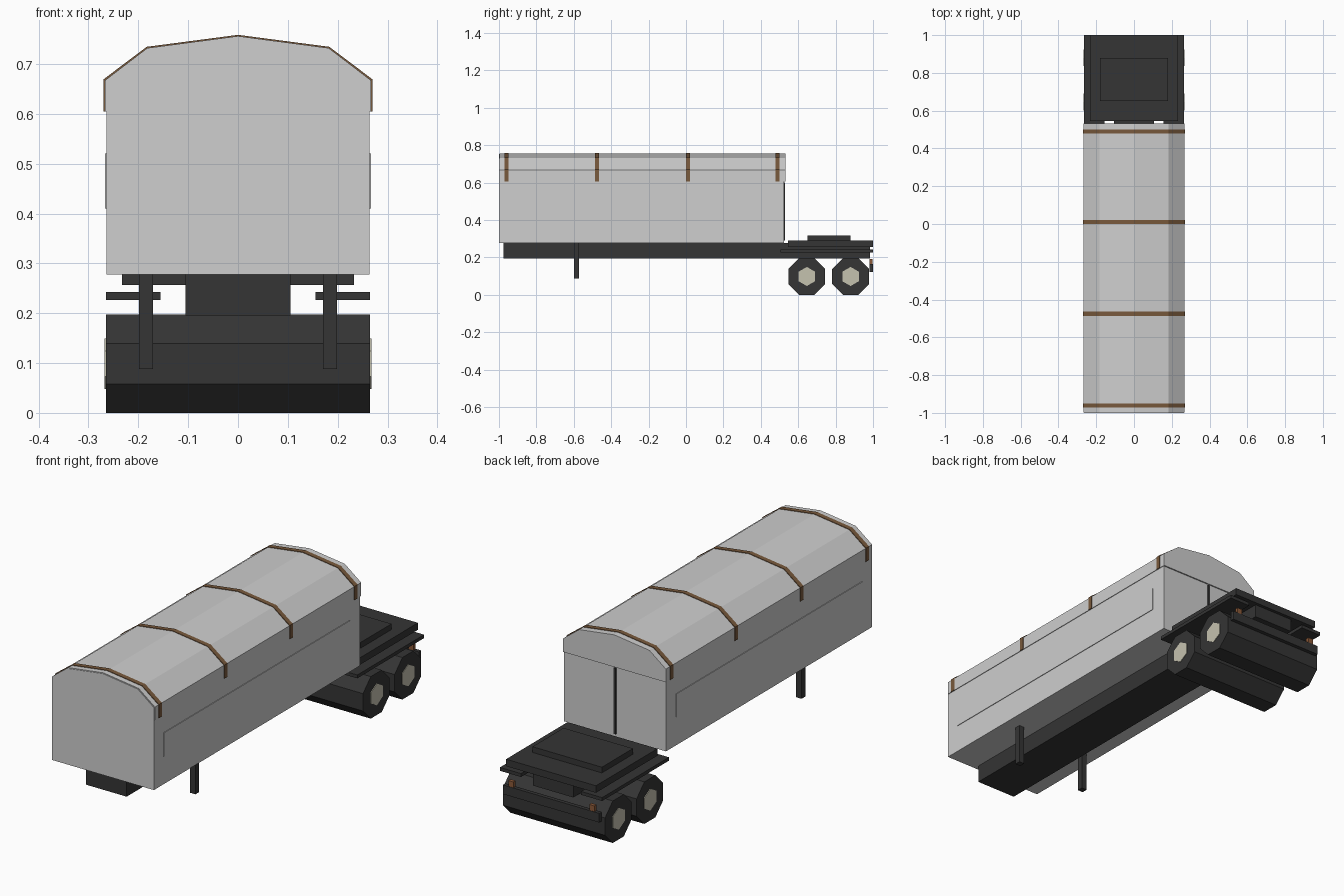
import bpy, bmesh, math
from mathutils import Vector

if "Cube" in bpy.data.objects:
    bpy.data.objects.remove(bpy.data.objects["Cube"])


def material(name, rgb):
    m = bpy.data.materials.new(name)
    m.diffuse_color = (*rgb, 1)
    m.use_nodes = True
    m.node_tree.nodes["Principled BSDF"].inputs["Base Color"].default_value = m.diffuse_color
    return m


GREY = material("light grey", (0.62, 0.62, 0.62))
DARK = material("charcoal", (0.035, 0.035, 0.035))
BROWN = material("strap brown", (0.19, 0.10, 0.045))
PALE = material("hub cream", (0.56, 0.54, 0.43))
AMBER = material("lamp amber", (0.26, 0.10, 0.04))


def prism(name, pts, axis, a, b, mat):
    """Extrude a 2D outline along x (pts = y,z) or y (pts = x,z)."""
    bm = bmesh.new()
    place = (lambda p: (a, p[0], p[1])) if axis == 'x' else (lambda p: (p[0], a, p[1]))
    face = bm.faces.new([bm.verts.new(place(p)) for p in pts])
    res = bmesh.ops.extrude_face_region(bm, geom=[face])
    move = Vector((b - a, 0, 0)) if axis == 'x' else Vector((0, b - a, 0))
    verts = [g for g in res['geom'] if isinstance(g, bmesh.types.BMVert)]
    bmesh.ops.translate(bm, verts=verts, vec=move)
    bmesh.ops.recalc_face_normals(bm, faces=bm.faces)
    mesh = bpy.data.meshes.new(name)
    bm.to_mesh(mesh)
    bm.free()
    mesh.materials.append(mat)
    ob = bpy.data.objects.new(name, mesh)
    bpy.context.collection.objects.link(ob)
    return ob


def box(name, x0, x1, y0, y1, z0, z1, mat):
    return prism(name, [(x0, z0), (x1, z0), (x1, z1), (x0, z1)], 'y', y0, y1, mat)


def pair(name, x0, x1, *rest):
    box(name + "_right", x0, x1, *rest)
    box(name + "_left", -x1, -x0, *rest)


def roof(grow, bottom):
    """Arched outline from lower right over the ridge to lower left."""
    half = [(0.267 + grow, bottom), (0.267 + grow, 0.667 + grow), (0.182 + grow / 2, 0.732 + grow)]
    return half + [(0, 0.756 + grow)] + [(-x, z) for x, z in reversed(half)]


def ngon(n, r, y, z, start):
    return [(y + r * math.cos(start + i * math.tau / n),
             z + r * math.sin(start + i * math.tau / n)) for i in range(n)]


# Cargo body with arched front wall, and the tarp over it
prism("cargo_body", roof(-0.003, 0.278), 'y', -1.0, 0.525, GREY)
prism("tarp_cover", roof(0, 0.605), 'y', -0.997, 0.531, GREY)

# Straps over the tarp
for i, y in enumerate((-0.96, -0.475, 0.01, 0.49)):
    outline = roof(0.0025, 0.605) + list(reversed(roof(-0.001, 0.605)))
    prism(f"tarp_strap_{i + 1}", outline, 'y', y - 0.011, y + 0.011, BROWN)

# Raised side panels and rear door seam
pair("side_panel", 0.262, 0.267, -0.93, 0.45, 0.41, 0.52, GREY)
box("door_seam", -0.006, 0.006, 0.52, 0.529, 0.29, 0.60, DARK)

# Chassis and landing legs
box("chassis_beam", -0.105, 0.105, -0.975, 0.985, 0.195, 0.2785, DARK)
pair("landing_leg", 0.171, 0.199, -0.60, -0.572, 0.088, 0.279, DARK)

# Rear deck and mudguard plates
box("rear_deck", -0.233, 0.233, 0.545, 1.0, 0.257, 0.29, DARK)
box("deck_riser", -0.18, 0.18, 0.65, 0.88, 0.289, 0.317, DARK)
pair("mudguard", 0.156, 0.265, 0.505, 1.0, 0.227, 0.243, DARK)

# Rear bumper with lamps
box("rear_bumper", -0.25, 0.25, 0.982, 1.0, 0.122, 0.165, DARK)
pair("rear_lamp", 0.197, 0.223, 0.982, 0.998, 0.164, 0.192, AMBER)

# Full-width eight-sided wheels with six-sided hubs
for label, y in (("front", 0.646), ("rear", 0.88)):
    prism(f"{label}_wheels", ngon(8, 0.1066, y, 0.0985, math.pi / 8), 'x', -0.265, 0.265, DARK)
    for side, s in (("right", 1), ("left", -1)):
        prism(f"{label}_hub_{side}", ngon(6, 0.051, y, 0.0985, math.pi / 2),
              'x', s * 0.26, s * 0.268, PALE)
